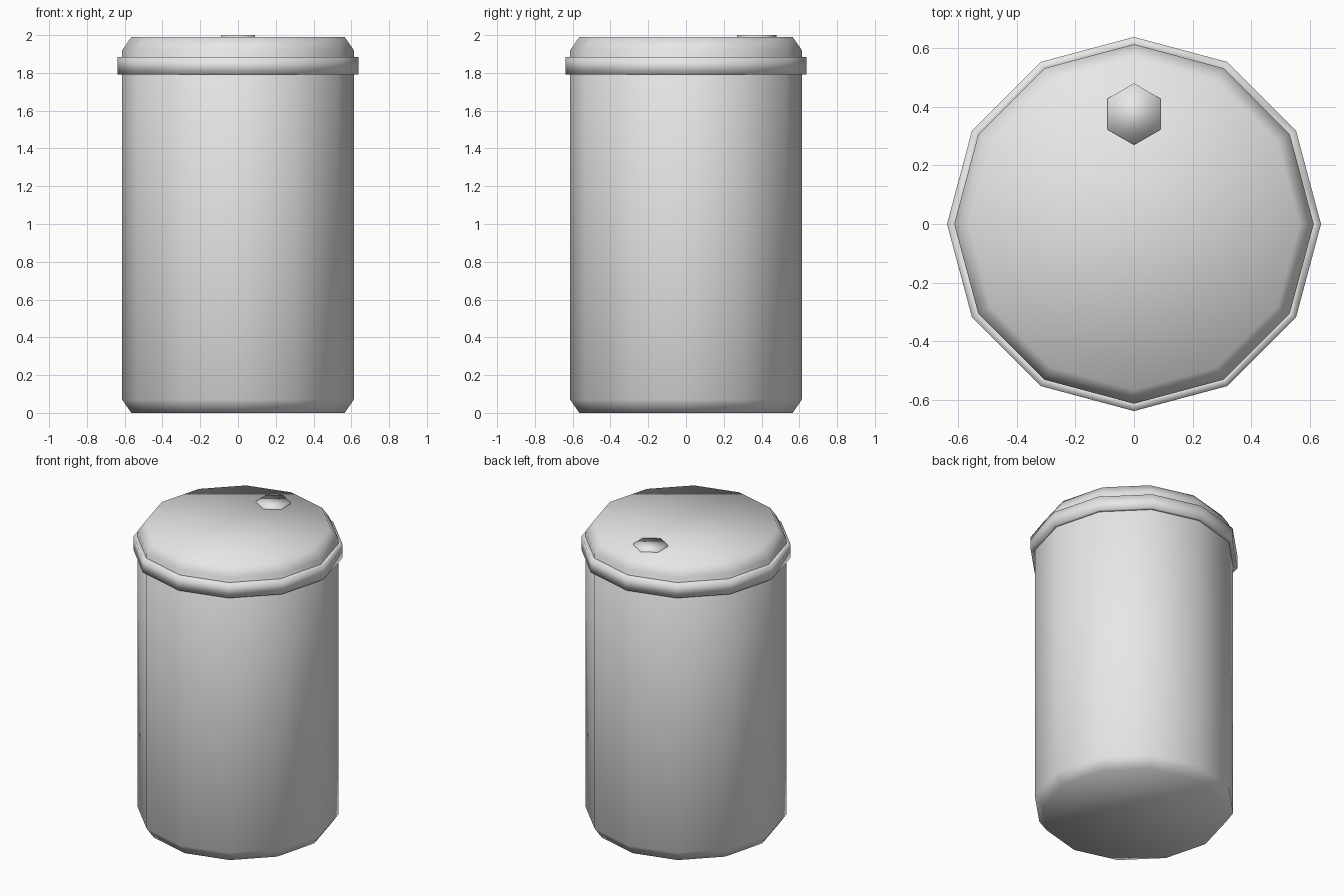
import bpy, bmesh
from math import cos, sin, tau

cube = bpy.data.objects.get("Cube")
if cube:
    bpy.data.objects.remove(cube, do_unlink=True)

grey = bpy.data.materials.new("light grey")
grey.use_nodes = True
grey.diffuse_color = (0.8, 0.8, 0.8, 1)
grey.node_tree.nodes["Principled BSDF"].inputs["Base Color"].default_value = (0.8, 0.8, 0.8, 1)


def lathe(name, profile, sides, start=0.0, ring=False, centre=(0, 0)):
    """Turn (radius, z) points about z, as a capped solid or a closed ring."""
    bm = bmesh.new()
    loops = []
    for r, z in profile:
        angles = [start + tau * i / sides for i in range(sides)]
        loops.append([bm.verts.new((r * cos(a), r * sin(a), z)) for a in angles])
    pairs = list(zip(loops, loops[1:]))
    if ring:
        pairs.append((loops[-1], loops[0]))
    else:
        bm.faces.new(loops[0][::-1])
        bm.faces.new(loops[-1])
    for low, high in pairs:
        for i in range(sides):
            j = (i + 1) % sides
            bm.faces.new((low[i], low[j], high[j], high[i]))
    bmesh.ops.recalc_face_normals(bm, faces=bm.faces)
    for face in bm.faces:
        face.smooth = True
    mesh = bpy.data.meshes.new(name)
    bm.to_mesh(mesh)
    bm.free()
    mesh.materials.append(grey)
    obj = bpy.data.objects.new(name, mesh)
    obj.location = (*centre, 0)
    bpy.context.collection.objects.link(obj)
    return obj


# Canister body with chamfered bottom and top
lathe("canister_body", [(0.565, 0), (0.613, 0.07), (0.613, 1.92), (0.565, 1.99)], 12)

# Raised band under the lid
lathe("lid_band", [(0.6, 1.792), (0.638, 1.792), (0.638, 1.885), (0.6, 1.885)], 12, ring=True)

# Small hexagonal button near the back of the top
lathe("top_button", [(0.105, 1.975), (0.105, 2.0)], 6, start=tau / 4, centre=(0, 0.375))
